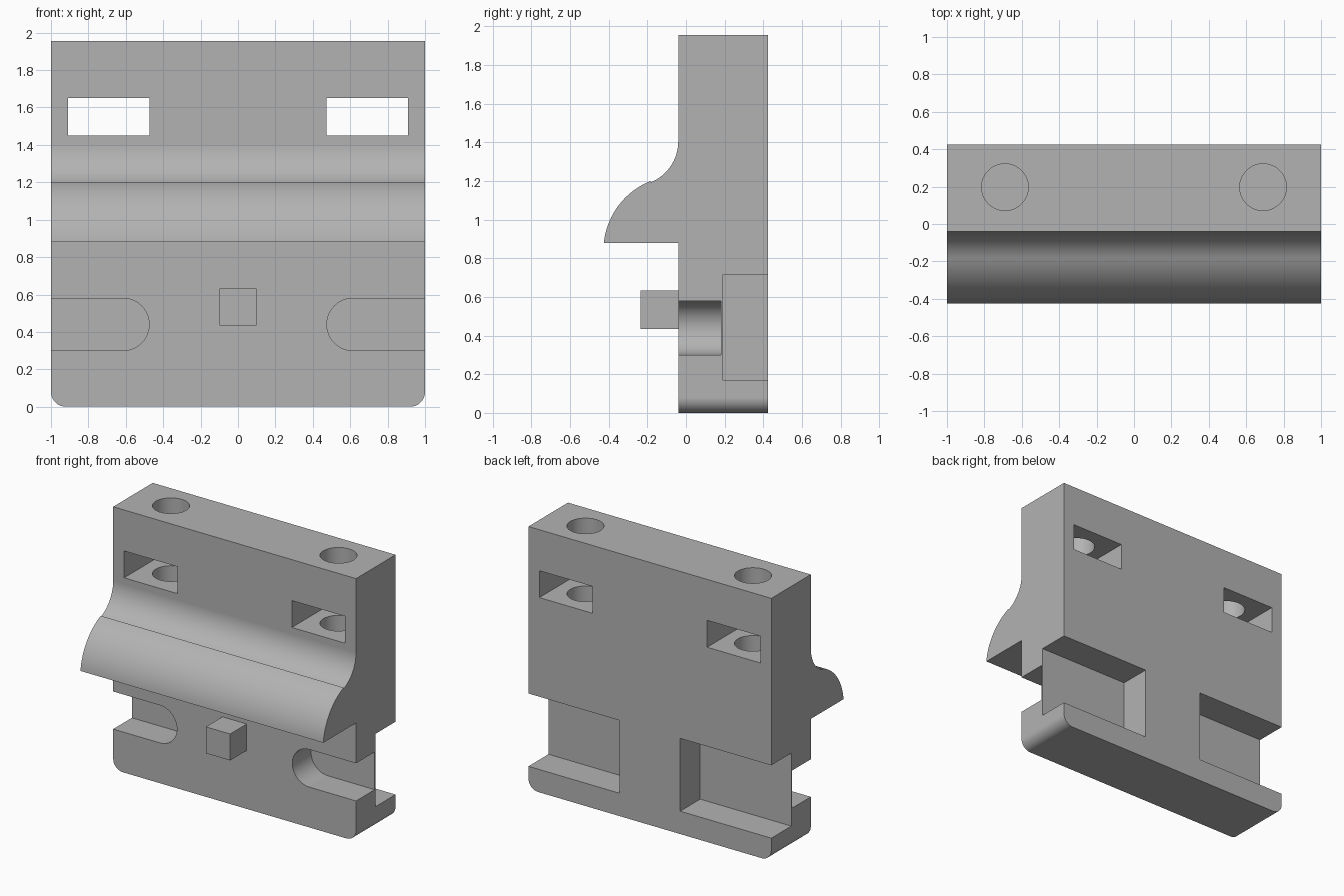
import bpy
import bmesh
from math import cos, sin, pi, radians
from mathutils import Vector

cube = bpy.data.objects.get("Cube")
if cube:
    bpy.data.objects.remove(cube, do_unlink=True)

# Single grey finish
grey = bpy.data.materials.new("plain grey")
grey.use_nodes = True
colour = (0.45, 0.45, 0.45, 1)
grey.diffuse_color = colour
grey.node_tree.nodes["Principled BSDF"].inputs["Base Color"].default_value = colour

FRONT, BACK, TOP = -0.04, 0.425, 1.955


def arc(cx, cy, r, start, end, steps=24):
    """Points along a circular arc, angles in degrees."""
    angles = [radians(start + (end - start) * i / steps) for i in range(steps + 1)]
    return [(cx + r * cos(a), cy + r * sin(a)) for a in angles]


def prism(name, outline, to_3d, sweep):
    """Extrude a 2D outline placed by to_3d along the sweep vector."""
    bm = bmesh.new()
    face = bm.faces.new([bm.verts.new(to_3d(*p)) for p in outline])
    new = bmesh.ops.extrude_face_region(bm, geom=[face])["geom"]
    bmesh.ops.translate(bm, vec=Vector(sweep),
                        verts=[v for v in new if isinstance(v, bmesh.types.BMVert)])
    bmesh.ops.recalc_face_normals(bm, faces=bm.faces)
    mesh = bpy.data.meshes.new(name)
    bm.to_mesh(mesh)
    bm.free()
    mesh.materials.append(grey)
    obj = bpy.data.objects.new(name, mesh)
    bpy.context.collection.objects.link(obj)
    return obj


def box(name, x0, x1, y0, y1, z0, z1):
    return prism(name, [(x0, z0), (x1, z0), (x1, z1), (x0, z1)],
                 lambda x, z: (x, y0, z), (0, y1 - y0, 0))


# Plate with the curved lip, swept across the full width
side = [(FRONT, 0), (BACK, 0), (BACK, TOP), (FRONT, TOP)]
side += arc(-0.27, 1.405, 0.23, 0, -68)
side += arc(-0.04, 0.84, 0.387, 112, 174)
side += [(-0.425, 0.88), (FRONT, 0.88)]
plate = prism("lipped_plate", side, lambda y, z: (-1, y, z), (2, 0, 0))

# Rounded lower corners
bm = bmesh.new()
bm.from_mesh(plate.data)
corners = [e for e in bm.edges
           if all(v.co.z < 0.001 for v in e.verts)
           and abs(e.verts[0].co.x - e.verts[1].co.x) < 0.001]
bmesh.ops.bevel(bm, geom=corners, offset=0.08, segments=10, profile=0.5, affect='EDGES')
bm.to_mesh(plate.data)
bm.free()

# Cutters, mirrored left and right
cutters = []
for s, label in ((1, "left"), (-1, "right")):
    cutters.append(box(label + "_window_cutter", *sorted((s * 0.472, s * 0.91)),
                       -0.6, 0.6, 1.45, 1.65))
    cutters.append(box(label + "_back_pocket_cutter", *sorted((s * 0.25, s * 1.1)),
                       0.19, 0.6, 0.17, 0.712))
    slot = [(1.1, 0.3), (1.1, 0.58)] + arc(0.615, 0.44, 0.14, 90, 270)
    cutters.append(prism(label + "_front_slot_cutter", slot,
                         lambda x, z: (s * x, -0.3, z), (0, 0.48, 0)))
    cutters.append(prism(label + "_bolt_hole_cutter",
                         arc(s * 0.69, 0.197, 0.125, 0, 360, 48)[:-1],
                         lambda x, y: (x, y, 1.0), (0, 0, 1.2)))

for c in cutters:
    c.hide_render = True
    mod = plate.modifiers.new(c.name, 'BOOLEAN')
    mod.operation, mod.solver, mod.object = 'DIFFERENCE', 'EXACT', c
bpy.context.view_layer.update()
cut_mesh = bpy.data.meshes.new_from_object(
    plate.evaluated_get(bpy.context.evaluated_depsgraph_get()))
plate.modifiers.clear()
plate.data = cut_mesh
for c in cutters:
    bpy.data.objects.remove(c, do_unlink=True)

# Smooth curves, crisp corners
bpy.ops.object.select_all(action='DESELECT')
plate.select_set(True)
bpy.context.view_layer.objects.active = plate
bpy.ops.object.shade_smooth_by_angle(angle=radians(30))
weighted = plate.modifiers.new("weighted_normals", 'WEIGHTED_NORMAL')
weighted.keep_sharp = True

# Square locating peg on the front
box("front_peg", -0.1, 0.1, -0.235, FRONT + 0.005, 0.435, 0.632)
